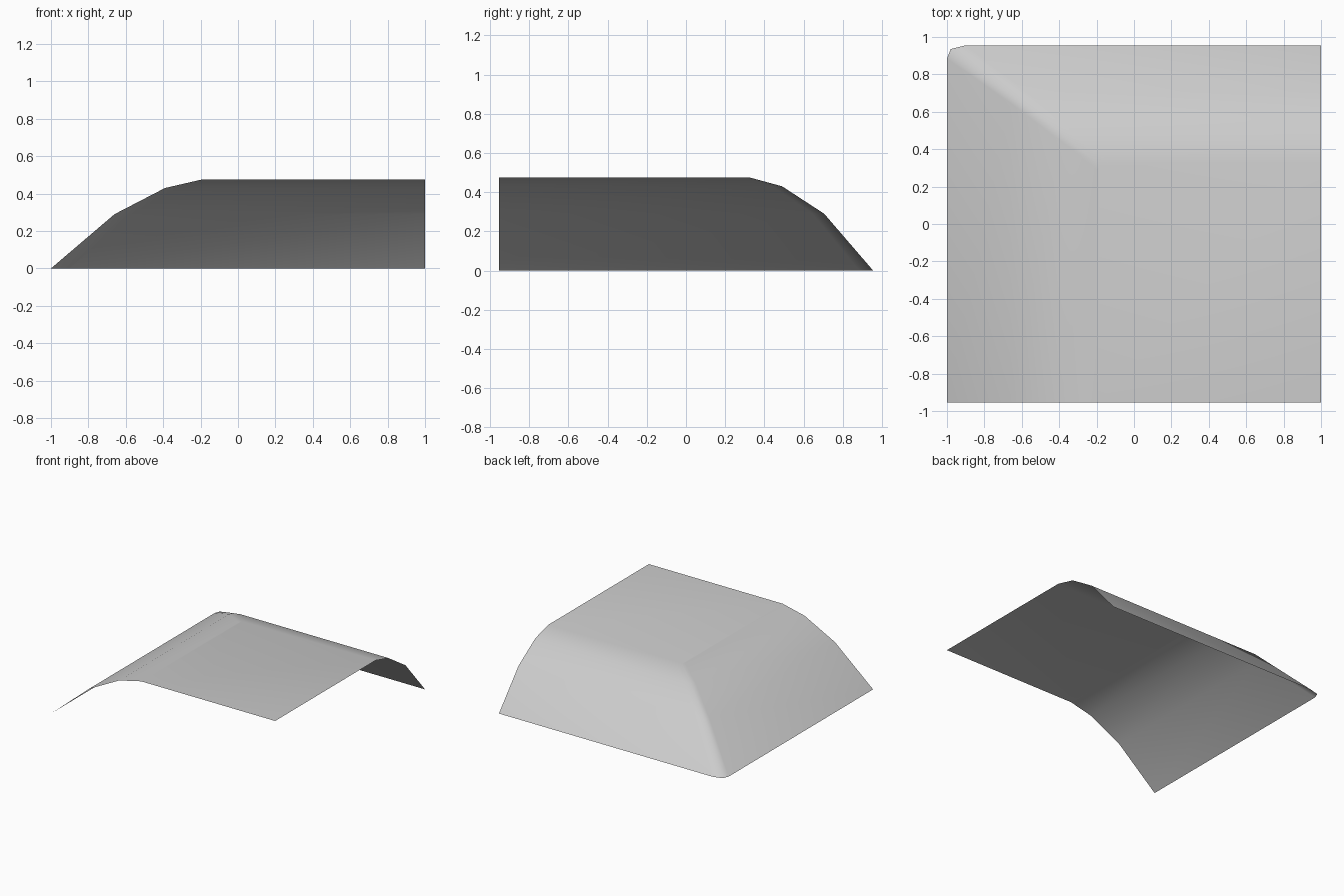
import bpy
import bmesh

cube = bpy.data.objects.get("Cube")
if cube:
    bpy.data.objects.remove(cube, do_unlink=True)

RIGHT, FRONT = 1.0, -0.955

# Rings from the base to the crown: side x, back y, height, corner size
RINGS = [(-1.0, 0.955, 0.0, 0.10),
         (-0.66, 0.705, 0.29, 0.085),
         (-0.39, 0.49, 0.43, 0.07),
         (-0.195, 0.325, 0.475, 0.05)]


def ring_points(x, y, z, c):
    """Open ring: front end, rounded back corner, far end."""
    return [(x, FRONT, z),
            (x, y - 0.7 * c, z),
            (x + 0.2 * c, y - 0.2 * c, z),
            (x + c, y, z),
            (RIGHT, y, z)]


# Grey shell material
grey = bpy.data.materials.new("light grey")
grey.use_nodes = True
colour = (0.6, 0.6, 0.6, 1)
grey.diffuse_color = colour
grey.node_tree.nodes["Principled BSDF"].inputs["Base Color"].default_value = colour

# Curved slopes bridging neighbouring rings
bm = bmesh.new()
rings = [[bm.verts.new(p) for p in ring_points(*r)] for r in RINGS]
for low, high in zip(rings, rings[1:]):
    for i in range(len(low) - 1):
        bm.faces.new((low[i], high[i], high[i + 1], low[i + 1]))

# Flat crown closing the last ring at the open front corner
front_corner = bm.verts.new((RIGHT, FRONT, RINGS[-1][2]))
bm.faces.new([front_corner] + rings[-1][::-1])

# Make every face point outward
bm.normal_update()
for face in bm.faces:
    if face.normal.z < 0:
        face.normal_flip()
    face.smooth = True

mesh = bpy.data.meshes.new("corner_slope_shell")
bm.to_mesh(mesh)
bm.free()
mesh.materials.append(grey)
shell = bpy.data.objects.new("corner_slope_shell", mesh)
bpy.context.collection.objects.link(shell)
